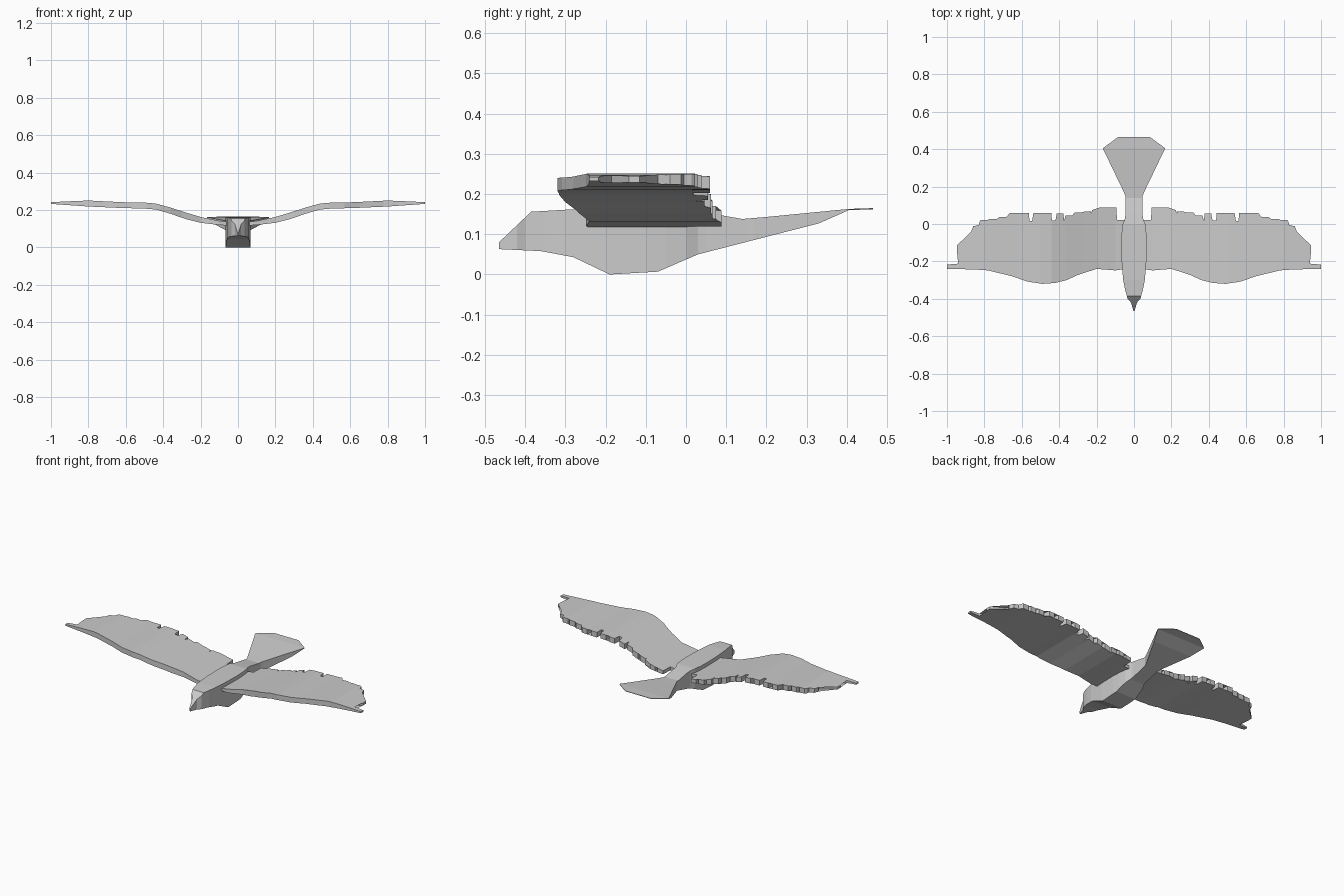
import bpy, bmesh

cube = bpy.data.objects.get("Cube")
if cube:
    bpy.data.objects.remove(cube, do_unlink=True)

grey = bpy.data.materials.new("plain grey")
grey.use_nodes = True
grey.diffuse_color = (0.6, 0.6, 0.6, 1)
grey.node_tree.nodes["Principled BSDF"].inputs["Base Color"].default_value = (0.6, 0.6, 0.6, 1)


def interp(table, t):
    """Piecewise linear lookup in a list of (key, value) pairs."""
    if t <= table[0][0]:
        return table[0][1]
    for (a, va), (b, vb) in zip(table, table[1:]):
        if t <= b:
            return va + (vb - va) * (t - a) / (b - a)
    return table[-1][1]


def finish(name, bm):
    bmesh.ops.recalc_face_normals(bm, faces=bm.faces)
    mesh = bpy.data.meshes.new(name)
    bm.to_mesh(mesh)
    bm.free()
    mesh.materials.append(grey)
    obj = bpy.data.objects.new(name, mesh)
    bpy.context.collection.objects.link(obj)
    return obj


# Body and tail: square sections following a plan width and a side profile
half_width = [(-.465, .003), (-.42, .016), (-.4, .034), (-.35, .048), (-.3, .058),
              (-.2, .066), (-.1, .068), (-.05, .066), (0, .06), (.03, .048),
              (.05, .046), (.15, .046), (.17, .054), (.405, .167), (.465, .085)]
top = [(-.465, .08), (-.385, .156), (-.3, .161), (0, .161), (.06, .152),
       (.14, .138), (.2, .143), (.405, .163), (.465, .165)]
bottom = [(-.465, .063), (-.36, .058), (-.28, .043), (-.19, 0), (-.07, .007),
          (.03, .05), (.33, .127), (.405, .16), (.465, .162)]
bm = bmesh.new()
rings = []
for y in sorted({p[0] for p in half_width + top + bottom}):
    w, lo, hi = interp(half_width, y), interp(bottom, y), interp(top, y)
    rings.append([bm.verts.new(c) for c in
                  ((-w, y, lo), (w, y, lo), (w, y, hi), (-w, y, hi))])
for a, b in zip(rings, rings[1:]):
    for i in range(4):
        j = (i + 1) % 4
        bm.faces.new((a[i], a[j], b[j], b[i]))
bm.faces.new(rings[0])
bm.faces.new(rings[-1])
finish("body_and_tail", bm)

# Wing outline: leading edge and the split wing tip
outline = [(.04, -.24), (.1, -.248), (.2, -.24), (.3, -.272), (.36, -.3), (.42, -.315),
           (.49, -.32), (.57, -.308), (.65, -.28), (.78, -.248), (.85, -.243),
           (1, -.24), (1, -.217), (.94, -.212), (.86, -.185), (.947, -.142),
           (.947, -.115), (.85, -.07), (.87, -.04), (.86, -.012), (.83, -.005)]
# Trailing feathers from tip to root: centre and end
feathers = [(.8, .022), (.75, .028), (.7, .038), (.645, .06), (.58, .06), (.52, .058),
            (.46, .06), (.395, .055), (.348, .046), (.3, .062), (.247, .066),
            (.207, .074), (.165, .088), (.112, .088)]
for x, end in feathers:
    base = .012 + .01 * (1 - x)
    outline += [(x + .025, base), (x + .018, end), (x - .018, end), (x - .021, base)]
outline.append((.04, .02))

# Height of the wing's upper and lower side along the span
upper = [(.04, .135), (.1, .142), (.2, .163), (.28, .187), (.36, .213), (.44, .235),
         (.5, .24), (.62, .242), (.8, .251), (.9, .247), (1, .242)]
lower = [(.04, .117), (.1, .12), (.2, .132), (.28, .152), (.36, .18), (.44, .203),
         (.5, .208), (.62, .211), (.8, .219), (.9, .226), (1, .233)]

for name, side in (("left_wing", 1), ("right_wing", -1)):
    bm = bmesh.new()
    bm.faces.new([bm.verts.new((x, y, 0)) for x, y in outline])
    bmesh.ops.triangulate(bm, faces=bm.faces[:])
    for x, _ in upper[1:-1]:
        bmesh.ops.bisect_plane(bm, geom=bm.verts[:] + bm.edges[:] + bm.faces[:],
                               dist=1e-5, plane_co=(x, 0, 0), plane_no=(1, 0, 0))
    lower_verts = bm.verts[:]
    grown = bmesh.ops.extrude_face_region(bm, geom=bm.faces[:], use_keep_orig=True)
    upper_verts = [g for g in grown["geom"] if isinstance(g, bmesh.types.BMVert)]
    for verts, table in ((lower_verts, lower), (upper_verts, upper)):
        for v in verts:
            v.co.z = interp(table, v.co.x)
            v.co.x *= side
    finish(name, bm)
